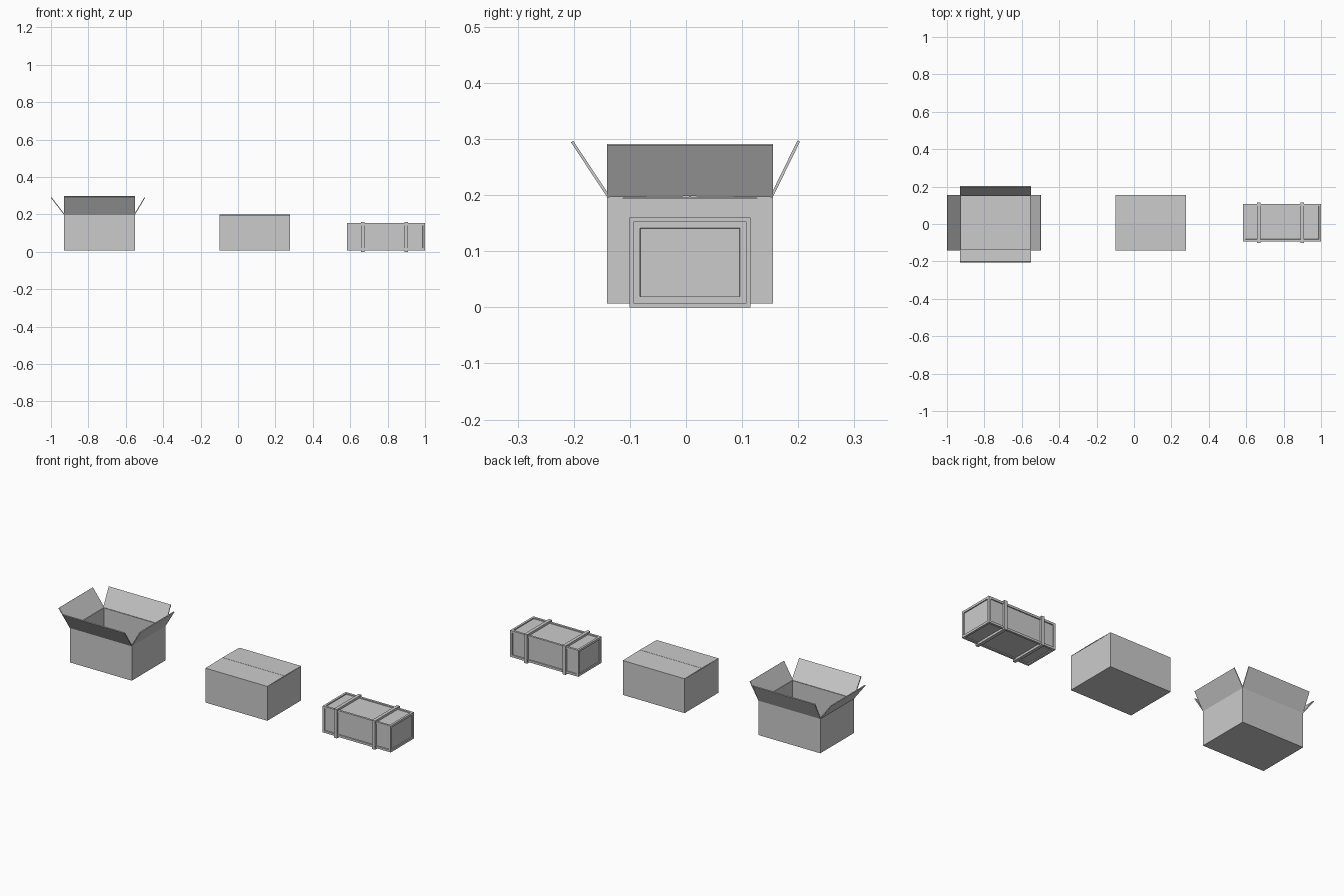
import bpy, bmesh
from mathutils import Vector

if "Cube" in bpy.data.objects:
    bpy.data.objects.remove(bpy.data.objects["Cube"])

Y0, Y1, Z0, Z1 = -0.141, 0.155, 0.007, 0.197   # shared carton depth and height
T = 0.005                                     # cardboard thickness


def finish(name, bm):
    bmesh.ops.recalc_face_normals(bm, faces=bm.faces[:])
    me = bpy.data.meshes.new(name)
    bm.to_mesh(me)
    bm.free()
    ob = bpy.data.objects.new(name, me)
    bpy.context.collection.objects.link(ob)
    return ob


def box_bm(x0, x1, y0, y1, z0, z1):
    bm = bmesh.new()
    bmesh.ops.create_cube(bm, size=1)
    for v in bm.verts:
        v.co = ((x0 + x1) / 2 + v.co.x * (x1 - x0),
                (y0 + y1) / 2 + v.co.y * (y1 - y0),
                (z0 + z1) / 2 + v.co.z * (z1 - z0))
    bm.normal_update()
    return bm


def slab(name, a, b, lean, thick):
    """Panel hinged on edge a-b, reaching along lean, thickened along thick."""
    a, b, lean, thick = map(Vector, (a, b, lean, thick))
    bm = bmesh.new()
    f = bm.faces.new([bm.verts.new(p) for p in (a, b, b + lean, a + lean)])
    ext = bmesh.ops.extrude_face_region(bm, geom=[f], use_keep_orig=True)
    bmesh.ops.translate(bm, vec=thick, verts=[
        g for g in ext["geom"] if isinstance(g, bmesh.types.BMVert)])
    return finish(name, bm)


# open carton: hollow body
XA, XB = -0.93, -0.551
bm = box_bm(XA, XB, Y0, Y1, Z0, Z1)
top = max(bm.faces, key=lambda f: f.calc_center_median().z)
bmesh.ops.inset_individual(bm, faces=[top], thickness=T)
ext = bmesh.ops.extrude_discrete_faces(bm, faces=[top])
bmesh.ops.translate(bm, vec=(0, 0, -(Z1 - Z0 - T)), verts=ext["faces"][0].verts[:])
finish("open_carton_body", bm)

# open carton: four leaning flaps
c, s = T * 0.84, T * 0.54
slab("open_flap_front", (XA, Y0, Z1), (XB, Y0, Z1), (0, -0.064, 0.097), (0, c, s))
slab("open_flap_back", (XA, Y1, Z1), (XB, Y1, Z1), (0, 0.048, 0.098), (0, -c, s))
slab("open_flap_left", (XA, Y0, Z1), (XA, Y1, Z1), (-0.07, 0, 0.091), (c, 0, s))
slab("open_flap_right", (XB, Y0, Z1), (XB, Y1, Z1), (0.054, 0, 0.091), (-c, 0, s))

# closed carton: body and two lid flaps meeting at a faint ridge
XC, XD = -0.10, 0.278
finish("closed_carton_body", box_bm(XC, XD, Y0, Y1, Z0, Z1 - 0.003))
mid = (Y0 + Y1) / 2
for name, y in (("closed_flap_front", Y0), ("closed_flap_back", Y1)):
    slab(name, (XC, y, Z1 - 0.003), (XD, y, Z1 - 0.003),
         (0, (mid - y) * 0.995, 0.002), (0, 0, 0.003))

# crate: box with a recessed panel on every side
CX, CY, CZ = (0.583, 1.0), (-0.094, 0.108), (0.007, 0.153)
bm = box_bm(*CX, *CY, *CZ)
bmesh.ops.inset_individual(bm, faces=bm.faces[:], thickness=0.017)
panels = [f for f in bm.faces if len({e for v in f.verts for e in v.link_edges}) == 8
          and all(len(v.link_faces) == 3 for v in f.verts)
          and all(CX[0] + .01 < v.co.x < CX[1] - .01 or CY[0] + .01 < v.co.y < CY[1] - .01
                  for v in f.verts)]
for f in panels:
    if min((e.calc_length() for e in f.edges)) > 0.05:
        d = Vector(f.normal)
        ctr = f.calc_center_median()
        on_axis = sum(abs(n) > 0.99 for n in d) == 1
        inner = all(abs(v.co.dot(d) - ctr.dot(d)) < 1e-5 for v in f.verts)
        is_panel = all(len(e.link_faces) == 2 and e.calc_face_angle(1) < 0.01 for e in f.edges)
        f.tag = on_axis and inner and is_panel
panels = [f for f in panels if f.tag]
if panels:
    bmesh.ops.inset_individual(bm, faces=panels, thickness=0.001, depth=-0.005)
finish("crate_body", bm)

# crate: two straps wrapped round the outside
for i, x in enumerate((0.666, 0.90)):
    bm = bmesh.new()
    rings = []
    for dx, g in ((-0.009, 0.007), (0.009, 0.007), (0.009, -0.006), (-0.009, -0.006)):
        y0, y1, z0, z1 = CY[0] - g, CY[1] + g, CZ[0] - g, CZ[1] + g
        rings.append([bm.verts.new((x + dx, y, z)) for y, z in
                      ((y0, z0), (y1, z0), (y1, z1), (y0, z1))])
    for a in range(4):
        r, q = rings[a], rings[(a + 1) % 4]
        for k in range(4):
            n = (k + 1) % 4
            bm.faces.new((r[k], r[n], q[n], q[k]))
    finish(f"crate_strap_{i + 1}", bm)
